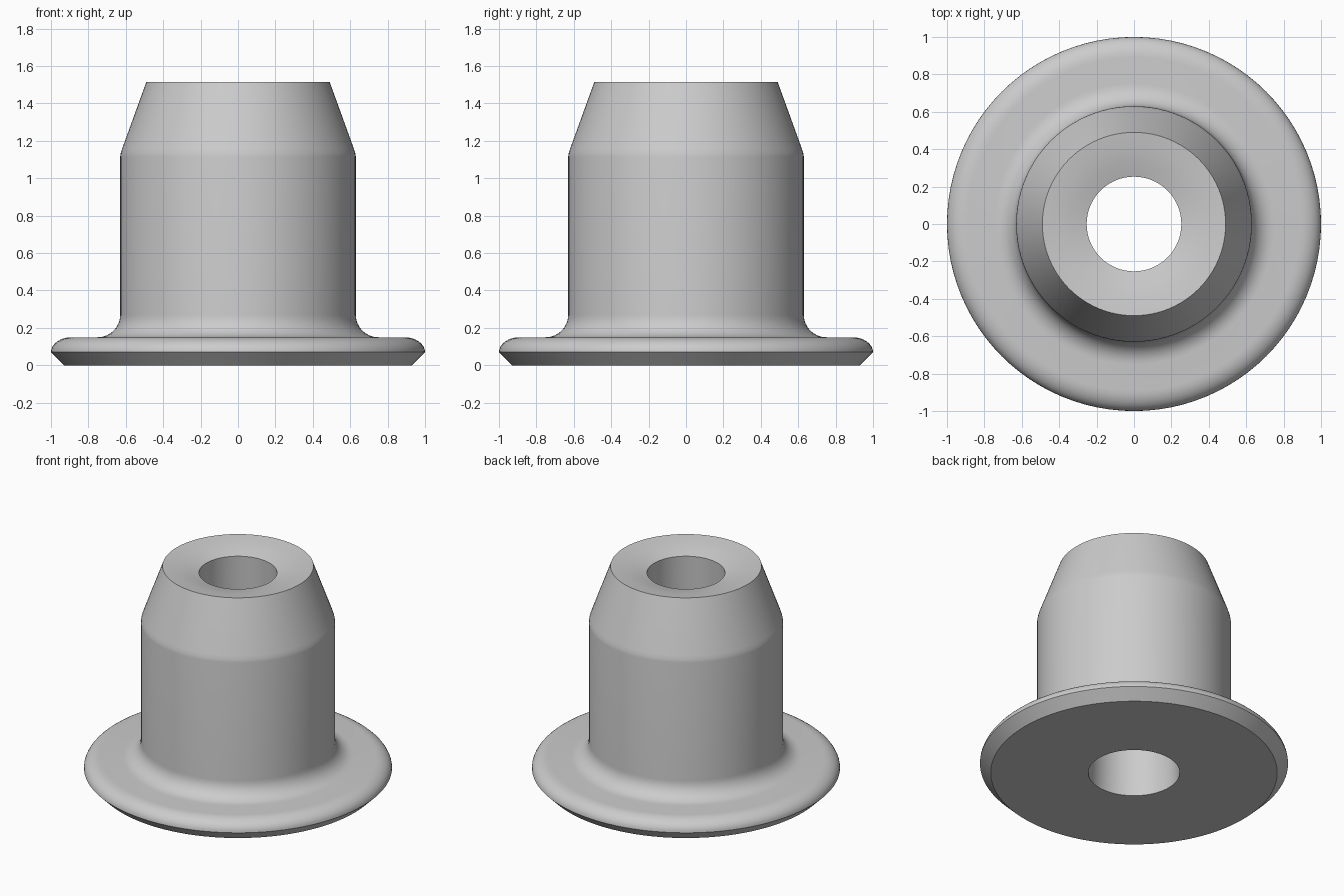
import bpy
import bmesh
from math import sin, cos, pi, radians

SEGMENTS = 96

cube = bpy.data.objects.get("Cube")
if cube:
    bpy.data.objects.remove(cube, do_unlink=True)

grey = bpy.data.materials.new("plain grey")
grey.use_nodes = True
colour = (0.6, 0.6, 0.6, 1)
grey.diffuse_color = colour
grey.node_tree.nodes["Principled BSDF"].inputs["Base Color"].default_value = colour


def arc(cx, cz, rx, rz, start, end, steps=8):
    """Points (radius, height) along an elliptical arc, angles in degrees."""
    angles = [radians(start + (end - start) * i / steps) for i in range(steps + 1)]
    return [(cx + rx * cos(a), cz + rz * sin(a)) for a in angles]


def lathe(name, profile):
    """Revolve a closed profile around z into a smooth solid."""
    bm = bmesh.new()
    rings = []
    for i in range(SEGMENTS):
        a = 2 * pi * i / SEGMENTS
        rings.append([bm.verts.new((r * cos(a), r * sin(a), z)) for r, z in profile])
    count = len(profile)
    for i, ring in enumerate(rings):
        after = rings[(i + 1) % SEGMENTS]
        for j in range(count):
            k = (j + 1) % count
            bm.faces.new((ring[j], after[j], after[k], ring[k]))
    bmesh.ops.recalc_face_normals(bm, faces=bm.faces)
    mesh = bpy.data.meshes.new(name)
    bm.to_mesh(mesh)
    bm.free()
    mesh.materials.append(grey)
    obj = bpy.data.objects.new(name, mesh)
    bpy.context.collection.objects.link(obj)
    bpy.ops.object.select_all(action="DESELECT")
    obj.select_set(True)
    bpy.context.view_layer.objects.active = obj
    bpy.ops.object.shade_smooth_by_angle(angle=radians(30))
    return obj


# Flange underside, bevel and rounded rim
profile = [(0.297, 0), (0.93, 0)]
profile += arc(0.89, 0.07, 0.11, 0.08, 0, 90)
# Fillet between flange and barrel
profile += arc(0.75, 0.27, 0.12, 0.12, 270, 180)
# Barrel shoulder and tapered nose
profile += [(0.63, 1.115), (0.627, 1.135), (0.619, 1.16), (0.49, 1.515)]
# Dished top running into the tapered bore
profile += [(0.41, 1.505), (0.33, 1.489), (0.253, 1.467)]

lathe("flanged_bushing", profile)
